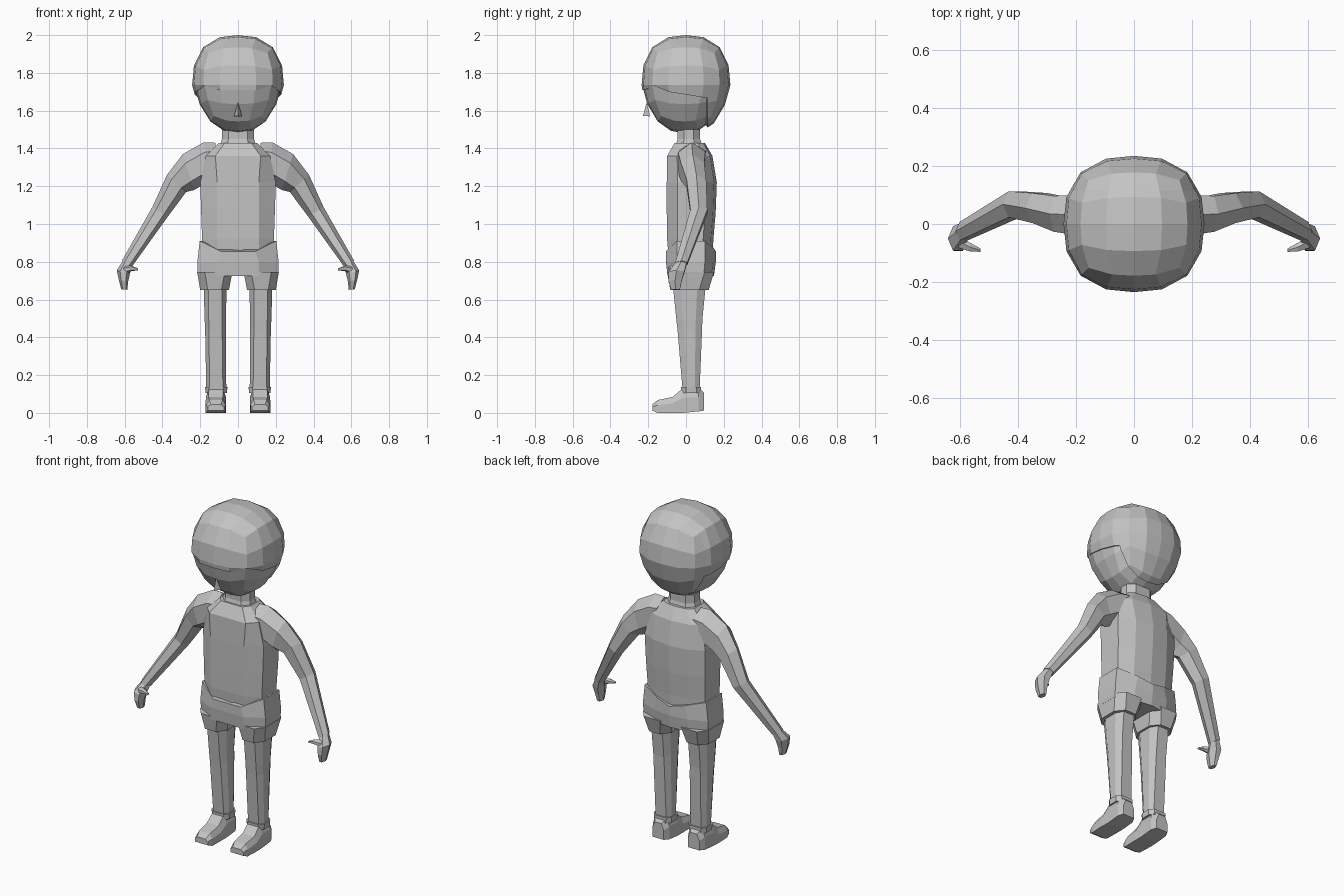
import bpy, bmesh, math
from mathutils import Vector

if "Cube" in bpy.data.objects:
    bpy.data.objects.remove(bpy.data.objects["Cube"])

grey = bpy.data.materials.new("plain_grey")
grey.diffuse_color = (0.55, 0.55, 0.55, 1)
grey.use_nodes = True
grey.node_tree.nodes["Principled BSDF"].inputs["Base Color"].default_value = grey.diffuse_color


def finish(name, bm, mirror=False):
    bmesh.ops.recalc_face_normals(bm, faces=bm.faces[:])
    me = bpy.data.meshes.new(name)
    bm.to_mesh(me)
    bm.free()
    me.materials.append(grey)
    ob = bpy.data.objects.new(name, me)
    bpy.context.collection.objects.link(ob)
    if mirror:
        m = ob.modifiers.new("mirror", "MIRROR")
        m.use_mirror_merge = False
    return ob


def loft(name, rings, mirror=False):
    bm = bmesh.new()
    vs = [[bm.verts.new(p) for p in r] for r in rings]
    n = len(vs[0])
    for a, b in zip(vs, vs[1:]):
        for i in range(n):
            j = (i + 1) % n
            bm.faces.new((a[i], a[j], b[j], b[i]))
    bm.faces.new(vs[0])
    bm.faces.new(vs[-1])
    return finish(name, bm, mirror)


def box_ring(x0, x1, y0, y1, z, cx, cy):
    """Rectangle with cut corners."""
    return [(x0 + cx, y0, z), (x1 - cx, y0, z), (x1, y0 + cy, z), (x1, y1 - cy, z),
            (x1 - cx, y1, z), (x0 + cx, y1, z), (x0, y1 - cy, z), (x0, y0 + cy, z)]


def body_ring(w, y0, y1, z, drop=0.0, inner=0.11):
    """Twelve-sided body section; front and back middle can sit lower."""
    cy = (y1 - y0) * 0.22
    half = [(0, y0, z - drop), (inner, y0, z - drop), (w, y0 + cy, z),
            (w, (y0 + y1) / 2, z), (w, y1 - cy, z), (inner, y1 - cy * 0.25, z - drop * 0.6),
            (0, y1, z - drop)]
    return half + [(-x, y, zz) for x, y, zz in reversed(half[1:-1])]


def arm_ring(x, y, z, r, d, ang):
    """Six-sided section; ang tilts the thickness axis from up towards outside."""
    u = Vector((math.sin(ang), 0, math.cos(ang)))
    c = Vector((x, y, z))
    out = []
    for k in range(6):
        t = math.pi / 6 + k * math.pi / 3
        out.append(c + u * (r * math.sin(t)) + Vector((0, d * 1.15 * math.cos(t), 0)))
    return out


def head_ball(s, dy=0.0):
    """Cube sphere, boxy on top and tapering to the chin."""
    bm = bmesh.new()
    bmesh.ops.create_cube(bm, size=2)
    bmesh.ops.subdivide_edges(bm, edges=bm.edges[:], cuts=3, use_grid_fill=True)
    for v in bm.verts:
        p = Vector([math.tan(c * math.pi / 4) for c in v.co])
        p /= sum(abs(c) ** 2.5 for c in p) ** 0.4
        k = 1 + 0.22 * min(p.z, 0)
        v.co = (p.x * 0.243 * k * s, p.y * 0.235 * k * s + dy, 1.735 + p.z * 0.265 * s)
    return bm


# Head
finish("head", head_ball(0.955, -0.008))

# Hair cap: front cut at the fringe, back hangs down to the nape
bm = head_ball(1.0)
for co, no in (((0, 0, 1.685), (0, 0.16, 1)), ((0, 0.115, 0), (0, 1, 0)), ((0, 0, 1.505), (0, 0, 1))):
    bmesh.ops.bisect_plane(bm, geom=bm.verts[:] + bm.edges[:] + bm.faces[:], plane_co=co, plane_no=no)
gone = []
for f in bm.faces:
    c = f.calc_center_median()
    if c.z < 1.505 or (c.y < 0.115 and c.z + 0.16 * c.y < 1.685):
        gone.append(f)
bmesh.ops.delete(bm, geom=gone, context="FACES")
for v in bm.verts:
    if v.is_boundary and v.co.y < -0.15:
        v.co.z += 0.02 if v.co.x < -0.15 or v.co.x > 0.15 else -0.012
hair = finish("hair", bm)
m = hair.modifiers.new("thickness", "SOLIDIFY")
m.thickness = 0.016
m.offset = -1

# Nose
bm = bmesh.new()
tip, a, b, c = [bm.verts.new(p) for p in
                ((0, -0.208, 1.645), (-0.021, -0.19, 1.57), (0.021, -0.19, 1.57), (0, -0.228, 1.572))]
for f in ((tip, a, c), (tip, c, b), (a, b, c), (tip, b, a)):
    bm.faces.new(f)
finish("nose", bm)

# Neck
loft("neck", [box_ring(-0.1, 0.1, -0.06, 0.09, 1.40, 0.04, 0.04),
              box_ring(-0.085, 0.085, -0.045, 0.075, 1.45, 0.035, 0.035),
              box_ring(-0.085, 0.085, -0.045, 0.075, 1.50, 0.035, 0.035)])

# Torso
loft("torso", [body_ring(0.185, -0.09, 0.14, 0.80),
               body_ring(0.19, -0.10, 0.145, 0.92),
               body_ring(0.195, -0.102, 0.157, 1.06),
               body_ring(0.20, -0.102, 0.163, 1.22),
               body_ring(0.17, -0.10, 0.14, 1.36, 0.0, 0.12),
               body_ring(0.10, -0.06, 0.10, 1.43, 0.0, 0.07)])

# Shorts
loft("shorts", [body_ring(0.203, -0.106, 0.158, 0.91, 0.055, 0.09),
                body_ring(0.215, -0.106, 0.158, 0.80, 0.0, 0.11),
                body_ring(0.213, -0.098, 0.148, 0.725, 0.0, 0.11)])
loft("shorts_leg", [box_ring(0.03, 0.216, -0.1, 0.148, 0.745, 0.04, 0.05),
                    box_ring(0.048, 0.20, -0.083, 0.12, 0.65, 0.04, 0.05)], True)

# Legs
loft("leg", [box_ring(0.06, 0.182, -0.07, 0.105, 0.68, 0.025, 0.045),
             box_ring(0.064, 0.177, -0.052, 0.087, 0.50, 0.022, 0.035),
             box_ring(0.064, 0.174, -0.045, 0.085, 0.44, 0.02, 0.035),
             box_ring(0.062, 0.168, -0.018, 0.072, 0.12, 0.018, 0.025)], True)

# Ankle cuffs
loft("cuff", [box_ring(0.058, 0.172, -0.024, 0.08, 0.105, 0.02, 0.025),
              box_ring(0.056, 0.175, -0.026, 0.08, 0.138, 0.02, 0.025)], True)

# Shoes: sections from heel to toe (y, x in, x out, bottom, top)
shoe = []
for y, x0, x1, z0, z1 in ((0.096, 0.08, 0.155, 0.012, 0.105), (0.065, 0.064, 0.17, 0.008, 0.135),
                          (-0.015, 0.064, 0.17, 0.0, 0.132), (-0.07, 0.064, 0.172, 0.0, 0.085),
                          (-0.15, 0.066, 0.168, 0.0, 0.068), (-0.178, 0.075, 0.16, 0.012, 0.045)):
    zm = z0 + (z1 - z0) * 0.6
    shoe.append([(x0, y, z0), (x1, y, z0), (x1, y, zm), (x1 - 0.016, y, z1),
                 (x0 + 0.016, y, z1), (x0, y, zm)])
loft("shoe", shoe, True)

# Arms, narrowing to the wrist
loft("arm", [arm_ring(0.12, 0.03, 1.345, 0.085, 0.075, 0.0),
             arm_ring(0.175, 0.03, 1.325, 0.108, 0.072, 0.05),
             arm_ring(0.262, 0.035, 1.275, 0.10, 0.062, 0.3),
             arm_ring(0.325, 0.055, 1.215, 0.068, 0.052, 0.85),
             arm_ring(0.412, 0.068, 1.065, 0.048, 0.045, 1.02),
             arm_ring(0.588, -0.025, 0.79, 0.031, 0.032, 1.08)], True)

# Hands and thumbs
loft("hand", [arm_ring(0.585, -0.024, 0.795, 0.026, 0.028, 1.08),
              arm_ring(0.607, -0.05, 0.745, 0.036, 0.042, 1.3),
              arm_ring(0.606, -0.058, 0.70, 0.025, 0.036, 1.45),
              arm_ring(0.602, -0.056, 0.653, 0.016, 0.024, 1.5)], True)
loft("thumb", [arm_ring(0.605, -0.06, 0.755, 0.022, 0.022, 0),
               arm_ring(0.565, -0.08, 0.765, 0.015, 0.015, 0),
               arm_ring(0.53, -0.09, 0.76, 0.005, 0.006, 0)], True)
